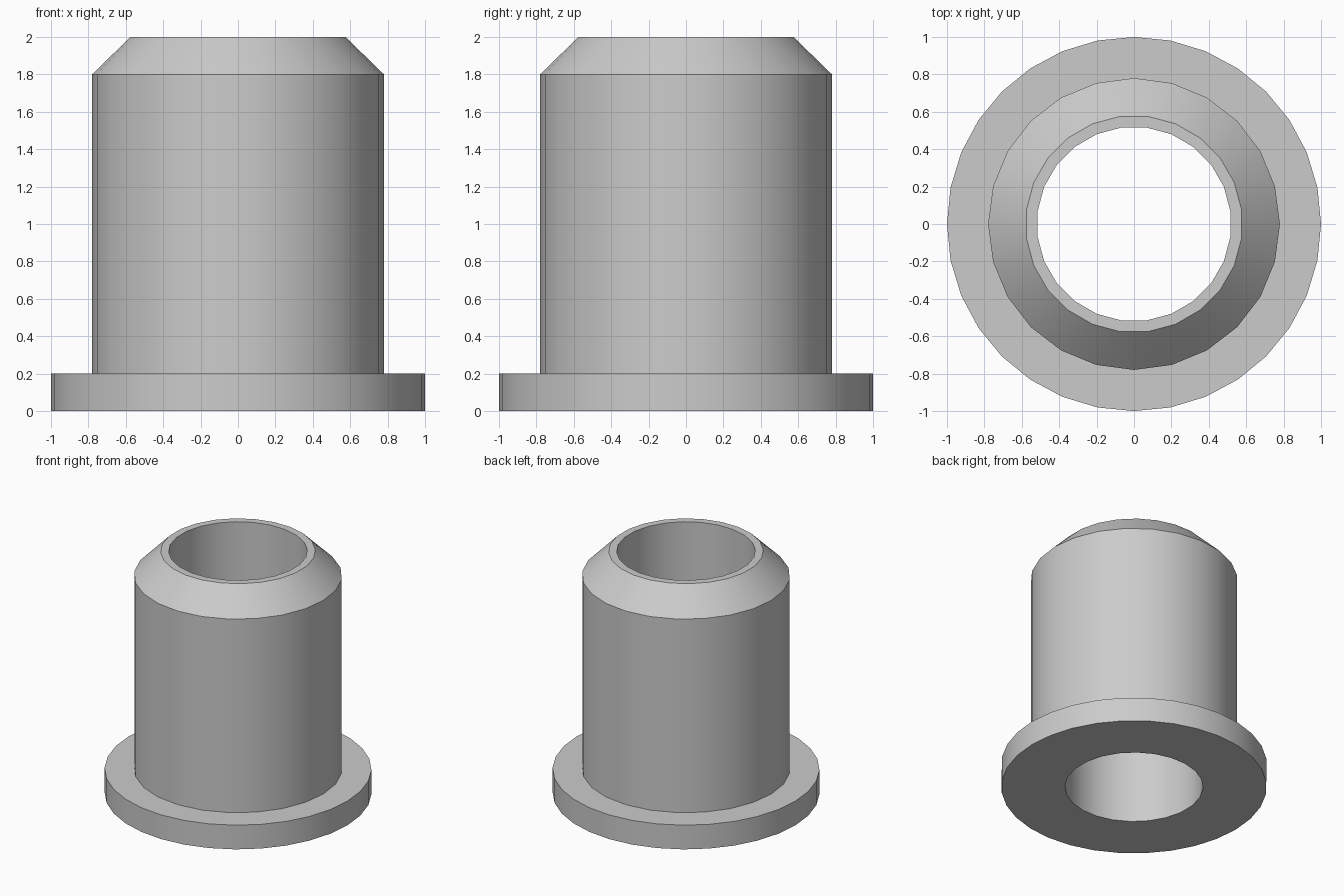
import bpy, bmesh
from math import pi, sin, cos, radians

cube = bpy.data.objects.get("Cube")
if cube:
    bpy.data.objects.remove(cube, do_unlink=True)

# Plain grey material
grey = bpy.data.materials.new("plain_grey")
grey.use_nodes = True
colour = (0.6, 0.6, 0.6, 1)
grey.diffuse_color = colour
grey.node_tree.nodes["Principled BSDF"].inputs["Base Color"].default_value = colour

bm = bmesh.new()


def ring(radius, z, sides, shift=0.0):
    """Circle of vertices; shift is a fraction of one side."""
    angles = [2 * pi * (i + shift) / sides for i in range(sides)]
    return [(a, bm.verts.new((radius * cos(a), radius * sin(a), z))) for a in angles]


def join(a, b):
    """Zip two rings together by angle; matching rings give quads."""
    def at(r, i):
        return r[i % len(r)][0] + 2 * pi * (i // len(r))

    i = j = 0
    while i < len(a) or j < len(b):
        da, db = at(a, i + 1), at(b, j + 1)
        va, vb = a[i % len(a)][1], b[j % len(b)][1]
        na, nb = a[(i + 1) % len(a)][1], b[(j + 1) % len(b)][1]
        if i < len(a) and j < len(b) and abs(da - db) < 1e-6:
            bm.faces.new((va, na, nb, vb))
            i, j = i + 1, j + 1
        elif j == len(b) or (i < len(a) and da < db):
            bm.faces.new((va, na, vb))
            i += 1
        else:
            bm.faces.new((va, nb, vb))
            j += 1


# Closed profile: bore, flange, barrel, chamfer, rim
rings = [
    ring(0.52, 0.0, 24, 0.5),
    ring(1.0, 0.0, 32),
    ring(1.0, 0.2, 32),
    ring(0.78, 0.2, 24),
    ring(0.78, 1.8, 24),
    ring(0.58, 2.0, 24, 0.5),
    ring(0.52, 2.0, 24, 0.5),
]
for lower, upper in zip(rings, rings[1:] + rings[:1]):
    join(lower, upper)

bmesh.ops.recalc_face_normals(bm, faces=bm.faces)
for face in bm.faces:
    face.smooth = True

mesh = bpy.data.meshes.new("flanged_bushing")
bm.to_mesh(mesh)
bm.free()
mesh.set_sharp_from_angle(angle=radians(30))
mesh.materials.append(grey)
bushing = bpy.data.objects.new("flanged_bushing", mesh)
bpy.context.collection.objects.link(bushing)
